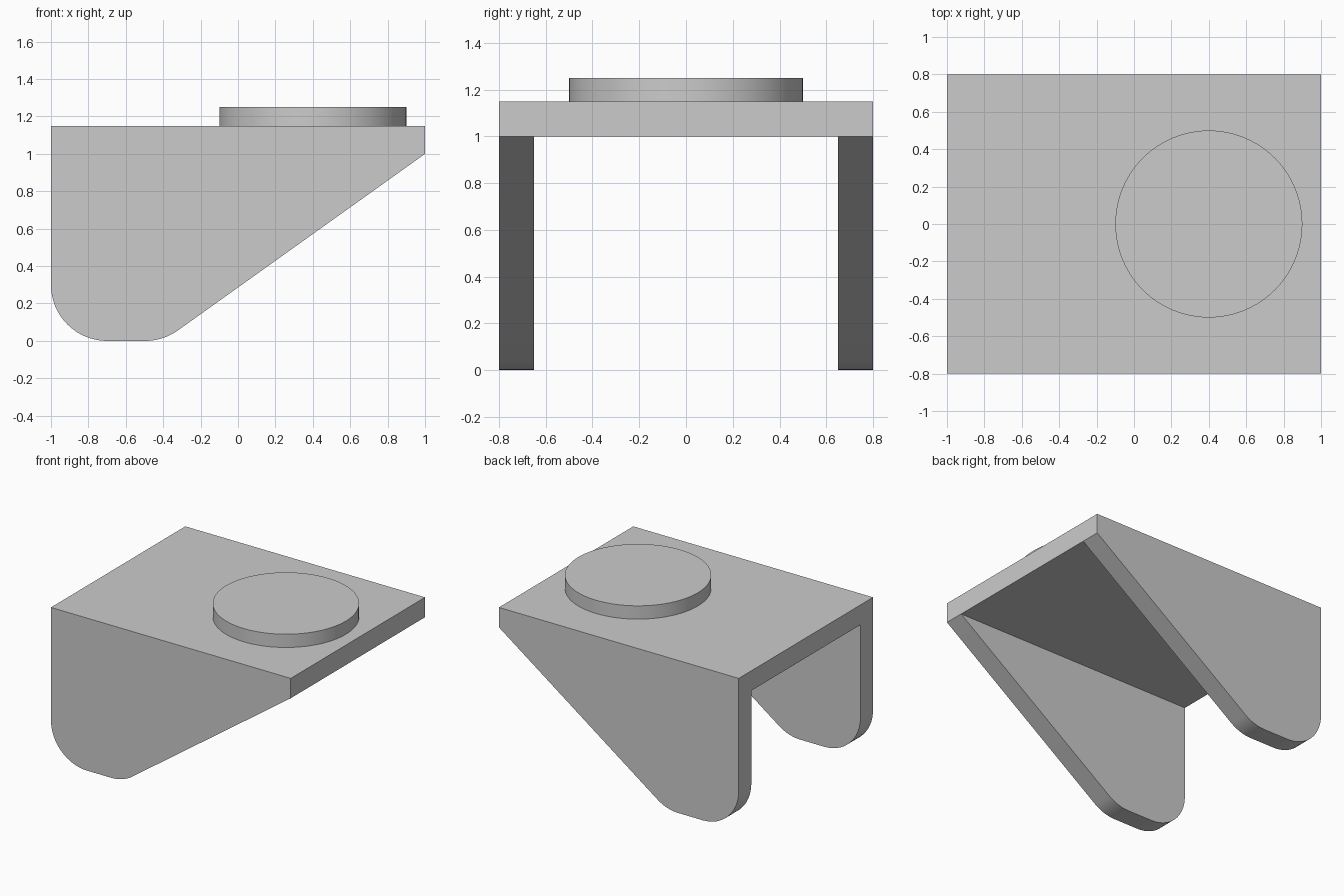
import bpy, bmesh
from math import sin, cos, radians, atan2, pi, tan
from mathutils import Vector

if "Cube" in bpy.data.objects:
    bpy.data.objects.remove(bpy.data.objects["Cube"])

WIDTH, WALL, DECK_Z, TOP_Z, FILLET = 1.6, 0.15, 1.0, 1.15, 0.3


def finish(obj):
    bpy.ops.object.select_all(action='DESELECT')
    obj.select_set(True)
    bpy.context.view_layer.objects.active = obj
    bpy.ops.object.shade_smooth_by_angle(angle=radians(30))


def arc(cx, cz, r, a0, a1, n):
    steps = [a0 + (a1 - a0) * i / n for i in range(n + 1)]
    return [(cx + r * cos(a), cz + r * sin(a)) for a in steps]


def extrude_profile(name, points, depth):
    bm = bmesh.new()
    face = bm.faces.new([bm.verts.new((x, -depth / 2, z)) for x, z in points])
    ext = bmesh.ops.extrude_face_region(bm, geom=[face])
    verts = [v for v in ext['geom'] if isinstance(v, bmesh.types.BMVert)]
    bmesh.ops.translate(bm, verts=verts, vec=Vector((0, depth, 0)))
    bmesh.ops.recalc_face_normals(bm, faces=bm.faces)
    mesh = bpy.data.meshes.new(name)
    bm.to_mesh(mesh)
    bm.free()
    obj = bpy.data.objects.new(name, mesh)
    bpy.context.collection.objects.link(obj)
    return obj


# Bracket side profile: rounded heel, flat foot, rounded toe, sloping edge
slope = atan2(1.0, 1.4)
toe_x = -0.4 - FILLET * tan(slope / 2)
profile = [(-1, TOP_Z)]
profile += arc(-1 + FILLET, FILLET, FILLET, pi, 1.5 * pi, 16)
profile += arc(toe_x, FILLET, FILLET, 1.5 * pi, 1.5 * pi + slope, 8)
profile += [(1, DECK_Z), (1, TOP_Z)]
bracket = extrude_profile("bracket", profile, WIDTH)

# Channel cut out between the two side walls
bottom = -0.5
channel = extrude_profile(
    "channel_cutter",
    [(-1.5, bottom), (1.5, bottom), (1.5, DECK_Z), (-1.5, DECK_Z)],
    WIDTH - 2 * WALL)
channel.hide_render = True
cut = bracket.modifiers.new("channel", 'BOOLEAN')
cut.operation, cut.solver, cut.object = 'DIFFERENCE', 'EXACT', channel
bpy.context.view_layer.objects.active = bracket
bpy.ops.object.modifier_apply(modifier=cut.name)
bpy.data.objects.remove(channel)
finish(bracket)

# Raised round pad on the deck
bpy.ops.mesh.primitive_cylinder_add(vertices=96, radius=0.5, depth=0.1,
                                    location=(0.4, 0, TOP_Z + 0.05))
pad = bpy.context.object
pad.name = "round_pad"
finish(pad)
